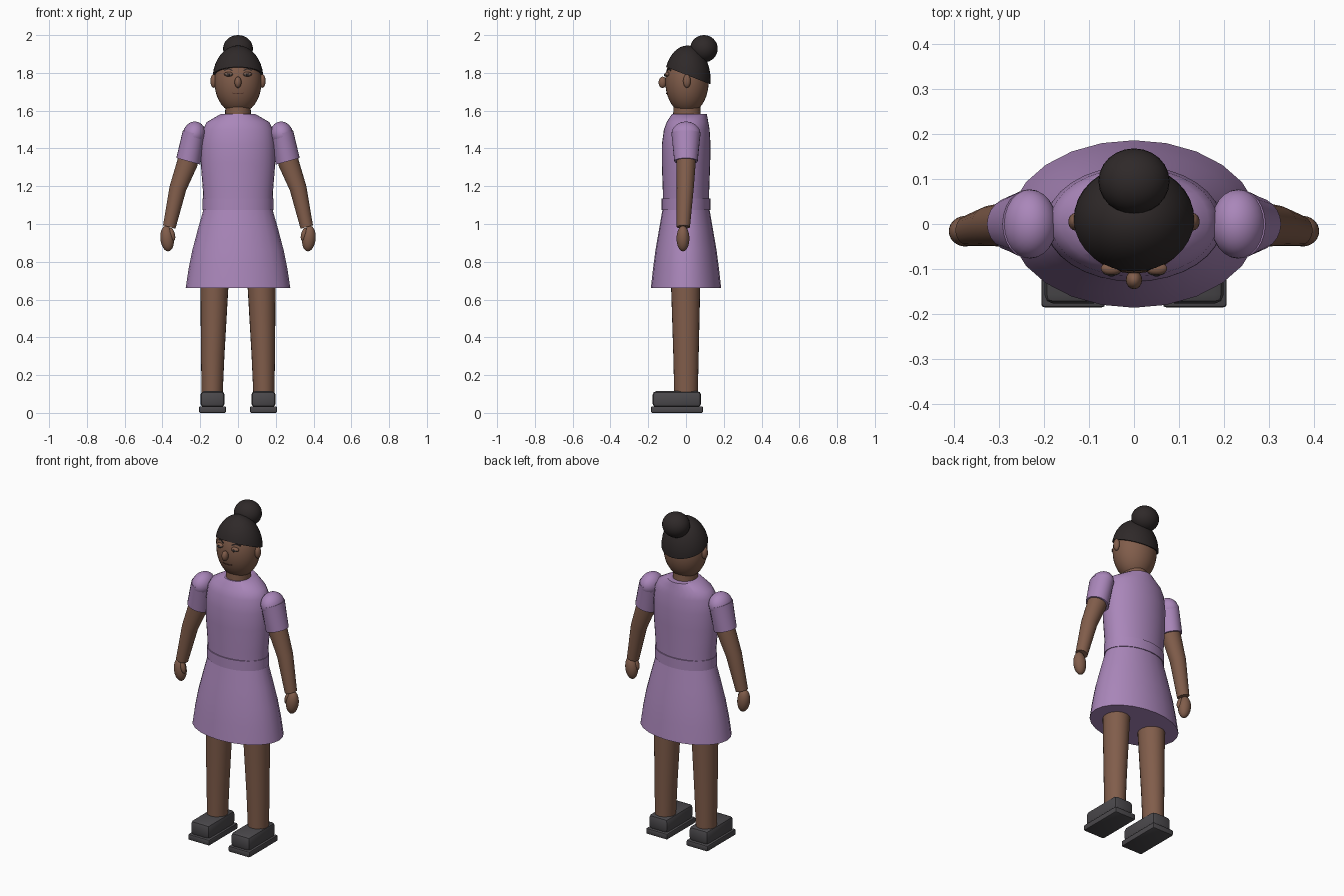
import bpy, bmesh, math
from mathutils import Vector, Matrix

if "Cube" in bpy.data.objects:
    bpy.data.objects.remove(bpy.data.objects["Cube"])


def material(name, rgb):
    m = bpy.data.materials.new(name)
    m.use_nodes = True
    m.diffuse_color = (*rgb, 1)
    m.node_tree.nodes["Principled BSDF"].inputs["Base Color"].default_value = (*rgb, 1)
    return m


LILAC = material("lilac_cloth", (0.40, 0.24, 0.49))
SKIN = material("brown_skin", (0.22, 0.11, 0.07))
HAIR = material("dark_hair", (0.028, 0.022, 0.022))
SHOE = material("charcoal_shoe", (0.07, 0.066, 0.072))
EYE = material("grey_eye", (0.10, 0.08, 0.07))
LIP = material("dark_lip", (0.09, 0.035, 0.025))


def finish(name, bm, mat, smooth=40):
    bmesh.ops.recalc_face_normals(bm, faces=bm.faces)
    mesh = bpy.data.meshes.new(name)
    bm.to_mesh(mesh)
    bm.free()
    ob = bpy.data.objects.new(name, mesh)
    bpy.context.collection.objects.link(ob)
    mesh.materials.append(mat)
    bpy.ops.object.select_all(action="DESELECT")
    ob.select_set(True)
    bpy.context.view_layer.objects.active = ob
    bpy.ops.object.shade_smooth_by_angle(angle=math.radians(smooth))
    return ob


def loft(name, rings, mat, tilt=0, sides=24):
    """Skin a stack of ellipses (x, y, z, radius x, radius y), tilted about y."""
    bm = bmesh.new()
    rot = Matrix.Rotation(tilt, 3, "Y")
    loops = []
    for x, y, z, rx, ry in rings:
        loop = []
        for i in range(sides):
            a = math.tau * i / sides
            loop.append(bm.verts.new(Vector((x, y, z)) + rot @ Vector((rx * math.cos(a), ry * math.sin(a), 0))))
        loops.append(loop)
    for lo, hi in zip(loops, loops[1:]):
        for i in range(sides):
            j = (i + 1) % sides
            bm.faces.new((lo[i], lo[j], hi[j], hi[i]))
    bm.faces.new(loops[0])
    bm.faces.new(loops[-1])
    return finish(name, bm, mat)


def ellipsoid(name, centre, radii, mat, tilt=0, cut=None, segs=24):
    bm = bmesh.new()
    bmesh.ops.create_uvsphere(bm, u_segments=segs, v_segments=segs // 2 + 4, radius=1)
    m = Matrix.Translation(centre) @ Matrix.Rotation(tilt, 4, "Y") @ Matrix.Diagonal((*radii, 1))
    bmesh.ops.transform(bm, matrix=m, verts=bm.verts)
    if cut:
        bmesh.ops.bisect_plane(bm, geom=bm.verts[:] + bm.edges[:] + bm.faces[:],
                               plane_co=cut[0], plane_no=cut[1], clear_inner=True)
        bmesh.ops.holes_fill(bm, edges=[e for e in bm.edges if e.is_boundary])
    return finish(name, bm, mat)


def box(name, lo, hi, mat, bevel):
    lo, hi = Vector(lo), Vector(hi)
    bm = bmesh.new()
    bmesh.ops.create_cube(bm, size=1)
    m = Matrix.Translation((lo + hi) / 2) @ Matrix.Diagonal((*(hi - lo), 1))
    bmesh.ops.transform(bm, matrix=m, verts=bm.verts)
    bmesh.ops.bevel(bm, geom=bm.edges[:], offset=bevel, segments=2, affect="EDGES", profile=0.5)
    return finish(name, bm, mat, 30)


# Head dimensions, shared by the face details
HEAD, HEAD_R = Vector((0, 0.005, 1.755)), Vector((0.125, 0.115, 0.172))


def face_strip(name, points, half, mat):
    """Thin painted strip lying on the front of the head."""
    bm = bmesh.new()
    rows = []
    for x, z in points:
        row = []
        for dz in (-half, half):
            k = 1 - (x / HEAD_R.x) ** 2 - ((z + dz - HEAD.z) / HEAD_R.z) ** 2
            y = HEAD.y - HEAD_R.y * math.sqrt(k)
            row += [bm.verts.new((x, y + d, z + dz)) for d in (-0.004, 0.003)]
        rows.append([row[0], row[1], row[3], row[2]])
    for a, b in zip(rows, rows[1:]):
        for i in range(4):
            j = (i + 1) % 4
            bm.faces.new((a[i], a[j], b[j], b[i]))
    bm.faces.new(rows[0])
    bm.faces.new(rows[-1])
    return finish(name, bm, mat)


# Head, neck and hair
ellipsoid("head", HEAD, HEAD_R, SKIN, segs=32)
loft("neck", [(0, 0.005, 1.54, 0.07, 0.075), (0, 0.005, 1.64, 0.066, 0.07)], SKIN)
ellipsoid("hair_cap", (0, 0.008, 1.765), (0.135, 0.122, 0.18), HAIR, segs=32,
          cut=((0, 0, 1.79), Vector((0, 0.39, 1)).normalized()))
ellipsoid("hair_bun", (0, 0.095, 1.928), (0.079, 0.073, 0.072), HAIR)
ellipsoid("nose", (0, -0.124, 1.75), (0.018, 0.021, 0.03), SKIN, segs=16)
face_strip("mouth", [(-0.03, 1.694), (-0.015, 1.689), (0, 1.691), (0.015, 1.689), (0.03, 1.694)], 0.002, LIP)

# Dress body, belt and skirt
loft("dress_bodice", [(0, 0, 1.08, 0.182, 0.122), (0, 0, 1.18, 0.186, 0.123),
                      (0, 0, 1.32, 0.197, 0.128), (0, 0.001, 1.42, 0.196, 0.129),
                      (0, 0.004, 1.5, 0.186, 0.121), (0, 0.008, 1.54, 0.165, 0.11),
                      (0, 0.018, 1.583, 0.09, 0.092)], LILAC, sides=32)
loft("dress_belt", [(0, 0, 1.075, 0.187, 0.129), (0, 0, 1.135, 0.187, 0.129)], LILAC, sides=32)
loft("dress_skirt", [(0, 0, 0.66, 0.277, 0.186), (0, 0, 0.76, 0.262, 0.175),
                     (0, 0, 0.86, 0.242, 0.162), (0, 0, 0.97, 0.213, 0.143),
                     (0, 0, 1.08, 0.182, 0.124)], LILAC)

# Paired parts
for side, s in (("left", 1), ("right", -1)):
    t = -0.27 * s
    # Face details and ear
    ellipsoid(side + "_ear", (s * 0.129, 0.005, 1.757), (0.017, 0.02, 0.036), SKIN, segs=16)
    ellipsoid(side + "_eyelid", (s * 0.05, -0.099, 1.793), (0.024, 0.014, 0.012), SKIN, segs=16)
    ellipsoid(side + "_eye", (s * 0.05, -0.106, 1.789), (0.02, 0.009, 0.008), EYE, segs=16)
    ellipsoid(side + "_pupil", (s * 0.05, -0.112, 1.789), (0.008, 0.005, 0.008), HAIR, segs=12)
    face_strip(side + "_eyebrow", [(s * 0.028, 1.812), (s * 0.05, 1.822), (s * 0.073, 1.814)], 0.003, HAIR)

    # Sleeve with domed cap
    ellipsoid(side + "_shoulder", (s * 0.232, 0, 1.475), (0.06, 0.077, 0.068), LILAC, t)
    loft(side + "_sleeve", [(s * 0.234, 0, 1.48, 0.06, 0.077),
                            (s * 0.263, 0, 1.332, 0.066, 0.062)], LILAC, t)

    # Arm and hand
    loft(side + "_arm", [(s * 0.255, 0, 1.38, 0.056, 0.053), (s * 0.269, 0, 1.32, 0.055, 0.051),
                         (s * 0.318, -0.004, 1.19, 0.045, 0.045),
                         (s * 0.364, -0.014, 0.984, 0.034, 0.035)], SKIN, t)
    ellipsoid(side + "_hand", (s * 0.375, -0.016, 0.923), (0.036, 0.034, 0.068), SKIN, 0.1 * s)
    ellipsoid(side + "_thumb", (s * 0.349, -0.026, 0.945), (0.015, 0.017, 0.036), SKIN, 0.25 * s, segs=16)

    # Leg
    loft(side + "_leg", [(s * 0.137, 0, 0.08, 0.055, 0.062), (s * 0.134, 0, 0.3, 0.062, 0.067),
                         (s * 0.124, -0.002, 0.7, 0.075, 0.078)], SKIN)

    # Shoe
    x0, x1 = sorted((s * 0.064, s * 0.206))
    box(side + "_sole", (x0, -0.185, 0), (x1, 0.09, 0.035), SHOE, 0.007)
    box(side + "_shoe", (x0 + 0.007, -0.177, 0.03), (x1 - 0.007, 0.08, 0.115), SHOE, 0.02)
